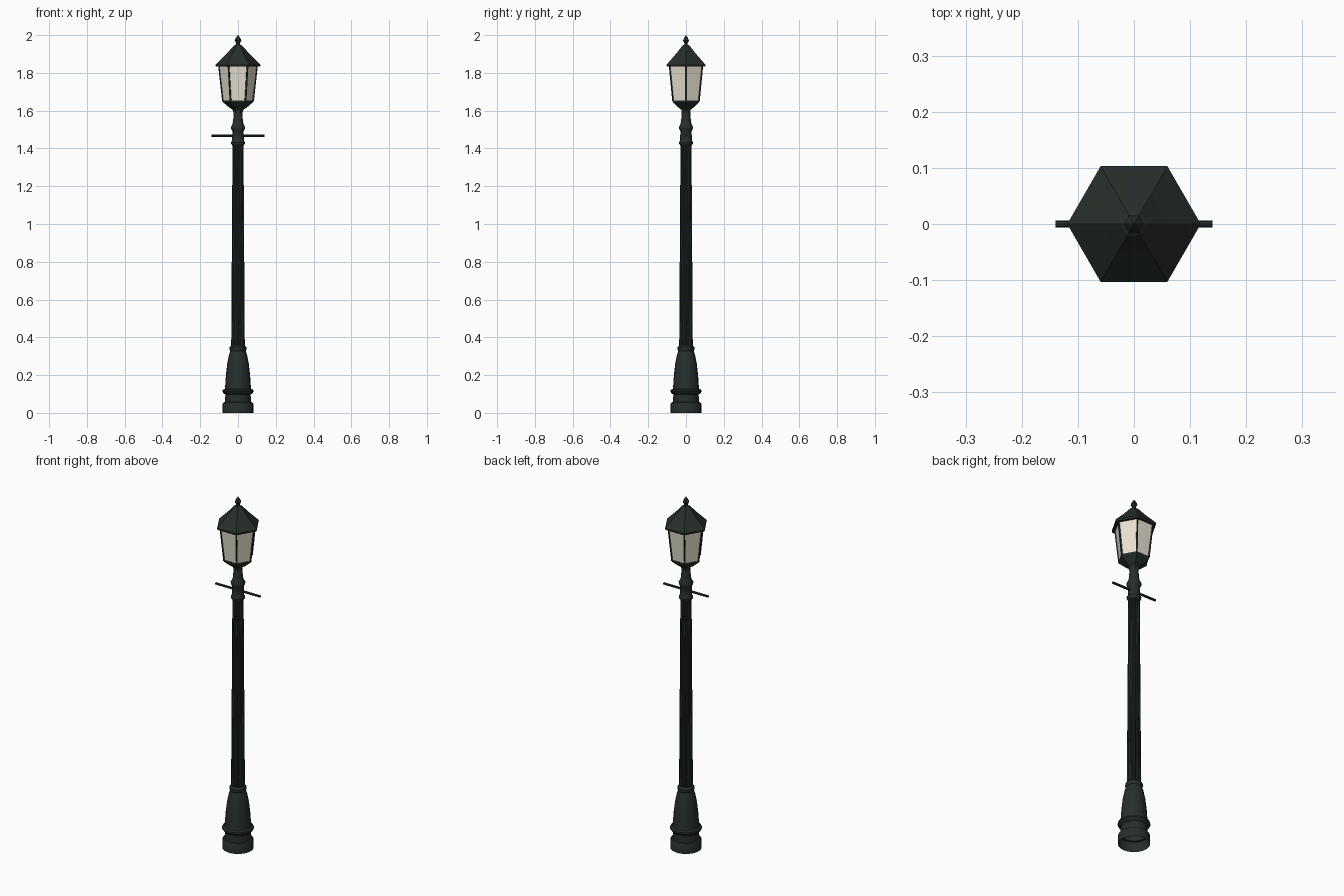
import bpy, bmesh
from math import pi, cos, sin
from mathutils import Vector

if "Cube" in bpy.data.objects:
    bpy.data.objects.remove(bpy.data.objects["Cube"])


def material(name, color):
    m = bpy.data.materials.new(name)
    m.diffuse_color = (*color, 1)
    m.use_nodes = True
    m.node_tree.nodes["Principled BSDF"].inputs["Base Color"].default_value = m.diffuse_color
    return m


IRON = material("dark_green_iron", (0.02, 0.028, 0.024))
GLASS = material("frosted_glass", (0.80, 0.76, 0.64))


def finish(name, bm, mat, smooth=False):
    bmesh.ops.recalc_face_normals(bm, faces=bm.faces)
    me = bpy.data.meshes.new(name)
    bm.to_mesh(me)
    bm.free()
    me.materials.append(mat)
    ob = bpy.data.objects.new(name, me)
    bpy.context.collection.objects.link(ob)
    if smooth:
        bpy.ops.object.select_all(action='DESELECT')
        bpy.context.view_layer.objects.active = ob
        ob.select_set(True)
        bpy.ops.object.shade_smooth_by_angle(angle=pi / 5)
    return ob


def lathe(name, profile, sides, mat=IRON, smooth=False, caps=(True, True), flute=0.0):
    """Stack rings of (radius, z); flute pulls in every second pair of corners."""
    bm = bmesh.new()
    rings = []
    for r, z in profile:
        ring = []
        for i in range(sides):
            a = 2 * pi * i / sides
            k = r * (1 - flute if i % 4 in (1, 2) else 1)
            ring.append(bm.verts.new((k * cos(a), k * sin(a), z)))
        rings.append(ring)
    for lo, hi in zip(rings, rings[1:]):
        for i in range(sides):
            j = (i + 1) % sides
            bm.faces.new((lo[i], lo[j], hi[j], hi[i]))
    if caps[0]:
        bm.faces.new(rings[0][::-1])
    if caps[1]:
        bm.faces.new(rings[-1])
    return finish(name, bm, mat, smooth)


def rod(name, a, b, r, sides):
    a, b = Vector(a), Vector(b)
    bm = bmesh.new()
    bmesh.ops.create_cone(bm, cap_ends=True, segments=sides, radius1=r, radius2=r,
                          depth=(b - a).length)
    rot = (b - a).to_track_quat('Z', 'Y').to_matrix().to_4x4()
    rot.translation = (a + b) / 2
    bm.transform(rot)
    return finish(name, bm, IRON)


# Pedestal, open underneath
lathe("base", [(0.081, 0), (0.081, 0.048), (0.077, 0.055), (0.069, 0.058), (0.067, 0.098),
               (0.076, 0.103), (0.083, 0.113), (0.081, 0.121), (0.070, 0.127), (0.068, 0.14),
               (0.064, 0.20), (0.057, 0.26), (0.047, 0.31), (0.041, 0.328), (0.045, 0.337),
               (0.044, 0.348), (0.036, 0.357)], 24, smooth=True, caps=(False, True))

# Fluted column
lathe("fluted_shaft", [(0.036, 0.35), (0.029, 1.43)], 48, flute=0.13)

# Collars and neck
lathe("neck", [(0.029, 1.415), (0.036, 1.424), (0.037, 1.432), (0.031, 1.442), (0.030, 1.492),
               (0.037, 1.504), (0.038, 1.513), (0.029, 1.530), (0.026, 1.545),
               (0.022, 1.60)], 24, smooth=True)

# Ladder bar
rod("ladder_bar", (-0.14, 0, 1.468), (0.14, 0, 1.468), 0.0065, 8)

# Hexagonal lantern
lathe("lantern_base", [(0.022, 1.585), (0.029, 1.605), (0.048, 1.618), (0.080, 1.645),
                       (0.083, 1.655)], 6)
lathe("lantern_glass", [(0.080, 1.655), (0.101, 1.836)], 6, GLASS)
for i in range(6):
    c, s = cos(i * pi / 3), sin(i * pi / 3)
    rod(f"lantern_frame_bar_{i + 1}", (0.079 * c, 0.079 * s, 1.650),
        (0.100 * c, 0.100 * s, 1.838), 0.005, 6)
lathe("roof", [(0.117, 1.833), (0.119, 1.843), (0.060, 1.902), (0.024, 1.942),
               (0.012, 1.950)], 6)
lathe("finial", [(0.010, 1.945), (0.010, 1.958), (0.018, 1.972), (0.011, 1.986),
                 (0.001, 2.0)], 6)
